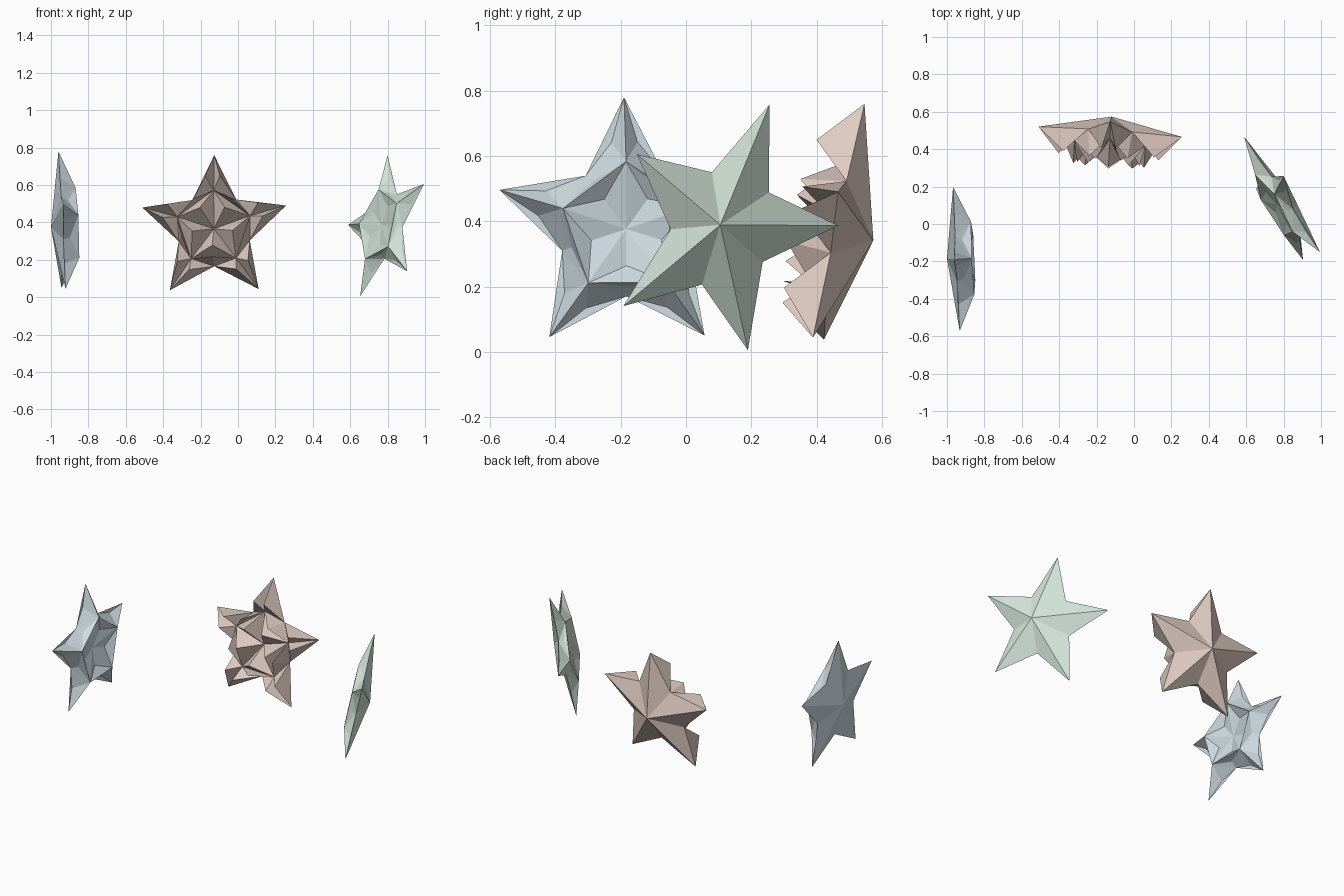
import bpy, bmesh, math
from mathutils import Vector

if "Cube" in bpy.data.objects:
    bpy.data.objects.remove(bpy.data.objects["Cube"])


def folded_star(name, center, side, up, back, corner, node, hub, poke, color):
    """Five-pointed star with a plain back and a front whose facets are poked.
    back: offset of the back hub; node: (radius, height) on each arm;
    hub, poke: heights of the front centre and of the facet centres."""
    c, up = Vector(center), Vector(up).normalized()
    side = Vector(side)
    side = (side - up * side.dot(up)).normalized()
    front = side.cross(up)
    bm = bmesh.new()

    def add(radius, angle, height):
        return bm.verts.new(c + side * radius * math.sin(angle)
                            + up * radius * math.cos(angle) + front * height)

    back_hub, front_hub = bm.verts.new(c + Vector(back)), add(0, 0, hub)
    step = math.tau / 5
    tips = [add(.405, i * step, 0) for i in range(5)]
    corners = [add(corner, (i + .5) * step, 0) for i in range(5)]
    nodes = [add(node[0], i * step, node[1]) for i in range(5)]
    facets = []
    for i in range(5):
        j = (i + 1) % 5
        t, u, k, n, m = tips[i], tips[j], corners[i], nodes[i], nodes[j]
        # plain back
        bm.faces.new((back_hub, t, k))
        bm.faces.new((back_hub, k, u))
        # front: centre, gap between arms, two arm flanks
        for tri in ((front_hub, m, n), (n, m, k), (t, n, k), (k, m, u)):
            facets.append(bm.faces.new(tri))
    bmesh.ops.recalc_face_normals(bm, faces=bm.faces)
    # split every front facet at its centre and push that point along the axis
    for v in bmesh.ops.poke(bm, faces=facets)["verts"]:
        v.co += front * poke
    mesh = bpy.data.meshes.new(name)
    bm.to_mesh(mesh)
    bm.free()
    ob = bpy.data.objects.new(name, mesh)
    bpy.context.collection.objects.link(ob)
    mat = bpy.data.materials.new(name + "_paint")
    mat.diffuse_color = (*color, 1)
    mat.use_nodes = True
    mat.node_tree.nodes["Principled BSDF"].inputs["Base Color"].default_value = mat.diffuse_color
    mesh.materials.append(mat)


# blue star facing +x, facets pushed in
folded_star("blue_star", (-.945, -.185, .375), (-.035, .765, 0), (-.015, -.005, .405),
            (-.055, 0, 0), .205, (.205, .085), .03, -.025, (.62, .71, .76))
# brown star facing -y, facets pulled out into spikes
folded_star("brown_star", (-.127, .469, .362), (.77, -.055, .01), (0, .078, .398),
            (.007, .105, -.021), .2, (.205, .045), .02, .108, (.74, .60, .54))
# shallow green star facing inwards
folded_star("green_star", (.788, .114, .379), (.403, -.612, .22), (.012, .143, .381),
            (.085, -.009, .01), .185, (.20, .05), .025, -.01, (.65, .77, .69))
